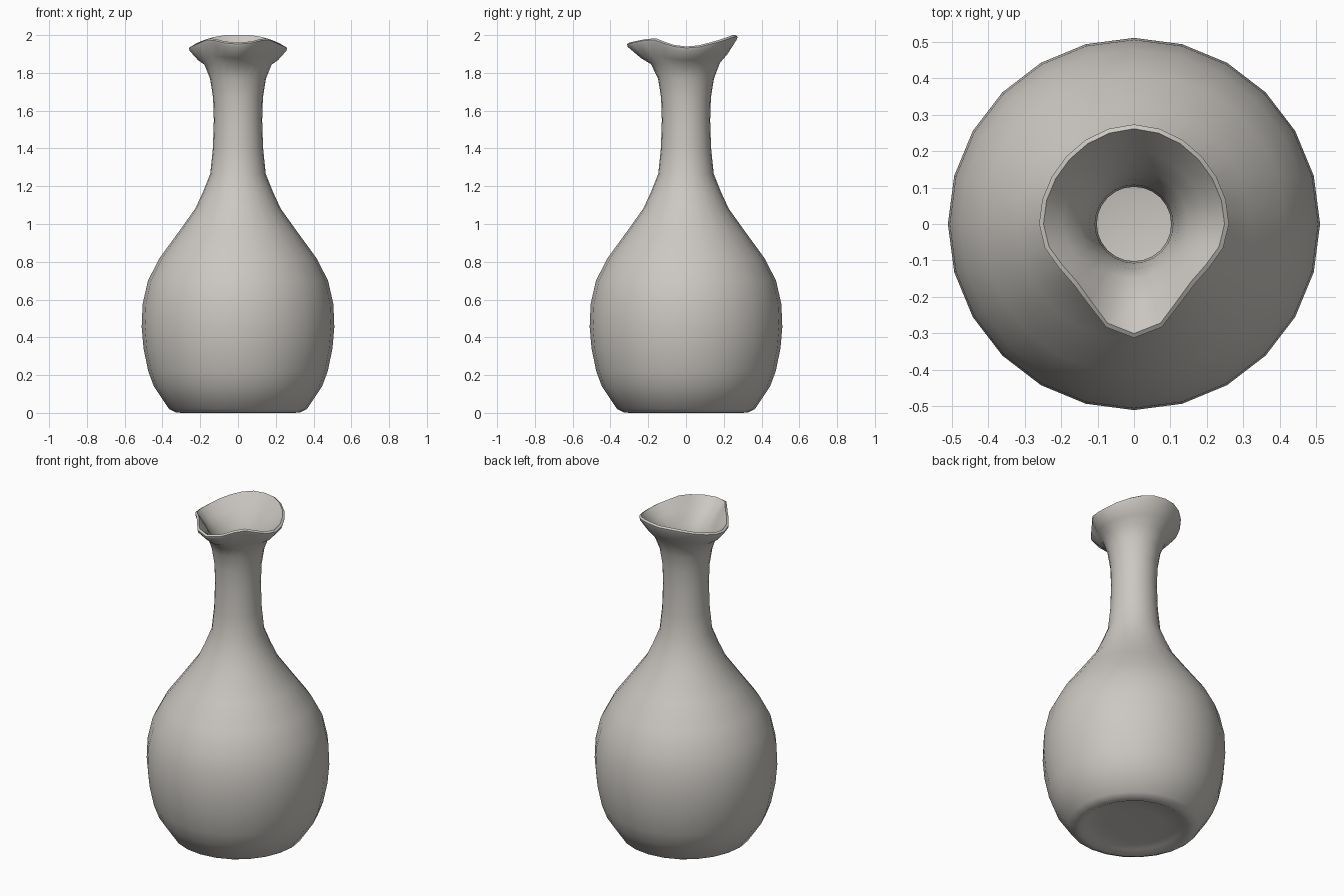
import bpy, bmesh, math

if "Cube" in bpy.data.objects:
    bpy.data.objects.remove(bpy.data.objects["Cube"])

SIDES = 24
clay = bpy.data.materials.new("warm grey clay")
clay.diffuse_color = (0.60, 0.575, 0.54, 1)
clay.use_nodes = True
clay.node_tree.nodes["Principled BSDF"].inputs["Base Color"].default_value = clay.diffuse_color

# Lathe profiles: (radius, height)
outer = [(0.17, 0.02), (0.27, 0.015), (0.30, 0.0), (0.33, 0.003), (0.365, 0.02), (0.445, 0.14),
         (0.475, 0.22), (0.50, 0.34), (0.51, 0.455), (0.505, 0.575), (0.477, 0.70),
         (0.415, 0.82), (0.32, 0.95), (0.227, 1.08), (0.185, 1.17), (0.147, 1.265),
         (0.133, 1.40), (0.128, 1.55), (0.132, 1.67), (0.148, 1.77)]
inner = [(0.148, 1.84), (0.123, 1.77), (0.107, 1.67), (0.102, 1.55), (0.107, 1.40), (0.122, 1.265),
         (0.20, 1.08), (0.385, 0.82), (0.45, 0.70), (0.478, 0.575), (0.483, 0.455),
         (0.473, 0.34), (0.448, 0.22), (0.42, 0.14), (0.34, 0.05)]

# Pinched lip, every 15 degrees from the front spout round to the back
lip_r = [0.312, 0.293, 0.252, 0.234, 0.238, 0.253, 0.26, 0.26, 0.26, 0.262, 0.266, 0.27, 0.273]
lip_z = [1.96, 1.967, 1.98, 1.982, 1.965, 1.948, 1.94, 1.945, 1.96, 1.975, 1.99, 2.0, 2.0]

bm = bmesh.new()


def ring(shape):
    """Ring of vertices; shape(step) gives radius and height, mirrored left to right."""
    verts = []
    for i in range(SIDES):
        a = 2 * math.pi * i / SIDES
        r, z = shape(min(i, SIDES - i))
        verts.append(bm.verts.new((r * math.sin(a), -r * math.cos(a), z)))
    return verts


def lip(blend, r0, z0, dr, dz):
    """Ring between a round throat and the wavy lip."""
    return ring(lambda k: (r0 + (lip_r[k] + dr - r0) * blend,
                           z0 + (lip_z[k] + dz - z0) * blend))


rings = [ring(lambda k, p=p: p) for p in outer]
rings += [lip(0.15, 0.163, 1.83, 0, -0.02), lip(0.5, 0.163, 1.815, 0, -0.02),
          lip(1, 0, 0, -0.003, -0.022), lip(1, 0, 0, 0, -0.008),
          lip(1, 0, 0, -0.012, 0), lip(0.5, 0.148, 1.84, -0.02, 0)]
rings += [ring(lambda k, p=p: p) for p in inner]

# Skin the rings, then close the underside and the inside floor
for a, b in zip(rings, rings[1:]):
    for i in range(SIDES):
        j = (i + 1) % SIDES
        bm.faces.new((a[i], a[j], b[j], b[i]))
bm.faces.new(rings[0][::-1])
bm.faces.new(rings[-1])
bmesh.ops.recalc_face_normals(bm, faces=bm.faces[:])

mesh = bpy.data.meshes.new("vase")
bm.to_mesh(mesh)
bm.free()
mesh.materials.append(clay)
vase = bpy.data.objects.new("vase", mesh)
bpy.context.collection.objects.link(vase)
bpy.context.view_layer.objects.active = vase
vase.select_set(True)
bpy.ops.object.shade_smooth_by_angle(angle=math.radians(50))
